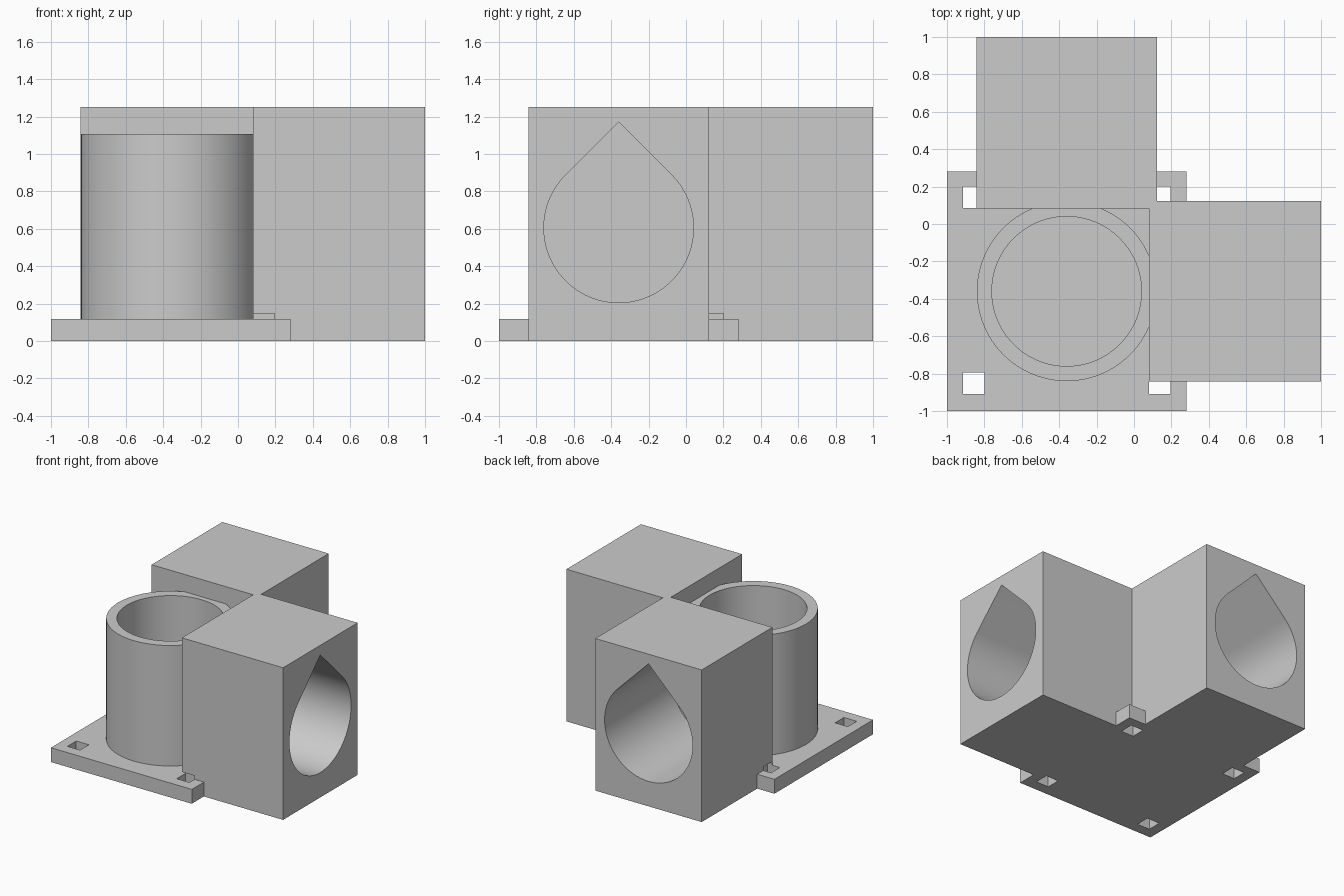
import bpy, bmesh
from math import pi, sin, cos
from mathutils import Matrix, Vector

cube = bpy.data.objects.get("Cube")
if cube:
    bpy.data.objects.remove(cube, do_unlink=True)

# One plain grey plastic
grey = bpy.data.materials.new("grey_plastic")
grey.use_nodes = True
colour = (0.6, 0.6, 0.6, 1)
grey.diffuse_color = colour
grey.node_tree.nodes["Principled BSDF"].inputs["Base Color"].default_value = colour

AXIS, RADIUS, WALL = -0.36, 0.4, 0.08
AXIS_Z, BASE_TOP, SIDES = 0.605, 0.118, 96


def prism(name, outline, depth):
    """Solid made by extruding a closed outline of 3D points along depth."""
    bm = bmesh.new()
    face = bm.faces.new([bm.verts.new(p) for p in outline])
    new = bmesh.ops.extrude_face_region(bm, geom=[face])["geom"]
    bmesh.ops.translate(bm, vec=depth,
                        verts=[v for v in new if isinstance(v, bmesh.types.BMVert)])
    bmesh.ops.recalc_face_normals(bm, faces=bm.faces)
    mesh = bpy.data.meshes.new(name)
    bm.to_mesh(mesh)
    bm.free()
    mesh.materials.append(grey)
    ob = bpy.data.objects.new(name, mesh)
    bpy.context.collection.objects.link(ob)
    return ob


def box(name, x0, x1, y0, y1, z0, z1):
    outline = [(x0, y0, z0), (x1, y0, z0), (x1, y1, z0), (x0, y1, z0)]
    return prism(name, outline, Vector((0, 0, z1 - z0)))


def upright(name, radius, z0, z1):
    turns = [2 * pi * i / SIDES for i in range(SIDES)]
    outline = [(AXIS + radius * cos(a), AXIS + radius * sin(a), z0) for a in turns]
    return prism(name, outline, Vector((0, 0, z1 - z0)))


def teardrop(name, along_x):
    """Round bore with a pointed 45 degree roof, running along x or y."""
    arc = [pi * 0.75 + 1.5 * pi * i / 72 for i in range(73)]
    section = [(RADIUS * cos(a), RADIUS * sin(a)) for a in arc]
    section.append((0, RADIUS * 2 ** 0.5))
    start = 0.125
    if along_x:
        outline = [(start, AXIS + u, AXIS_Z + v) for u, v in section]
        return prism(name, outline, Vector((1, 0, 0)))
    outline = [(AXIS + u, start, AXIS_Z + v) for u, v in section]
    return prism(name, outline, Vector((0, 1, 0)))


def combine(target, other, operation):
    mod = target.modifiers.new(operation.lower(), "BOOLEAN")
    mod.operation, mod.object, mod.solver = operation, other, "EXACT"
    bpy.context.view_layer.objects.active = target
    bpy.ops.object.modifier_apply(modifier=mod.name)
    bpy.data.objects.remove(other, do_unlink=True)


# Base plate, two arm blocks and the upright tube joined into one body
body = box("corner_pipe_bracket", -1, 0.28, -1, 0.28, 0, BASE_TOP)
lo, hi = -0.843, 0.124
for part in (box("side_arm", 0.08, 1, lo, hi, 0, 1.25),
             box("rear_arm", lo, hi, 0.083, 1, 0, 1.25),
             upright("upright_tube", RADIUS + WALL, 0.06, 1.108)):
    combine(body, part, "UNION")

# Pipe bores
for bore in (teardrop("side_bore", True), teardrop("rear_bore", False),
             upright("upright_bore", RADIUS, BASE_TOP, 1.4)):
    combine(body, bore, "DIFFERENCE")

# Square fixing holes, which also notch the arm blocks
for x in (-0.914, 0.08):
    for y in (-0.91, 0.085):
        hole = box("fixing_hole", x, x + 0.115, y, y + 0.115, -0.1, 0.148)
        combine(body, hole, "DIFFERENCE")

# Smooth round walls, crisp edges
bpy.ops.object.select_all(action="DESELECT")
body.select_set(True)
bpy.context.view_layer.objects.active = body
bpy.ops.object.shade_smooth_by_angle(angle=pi / 6)
